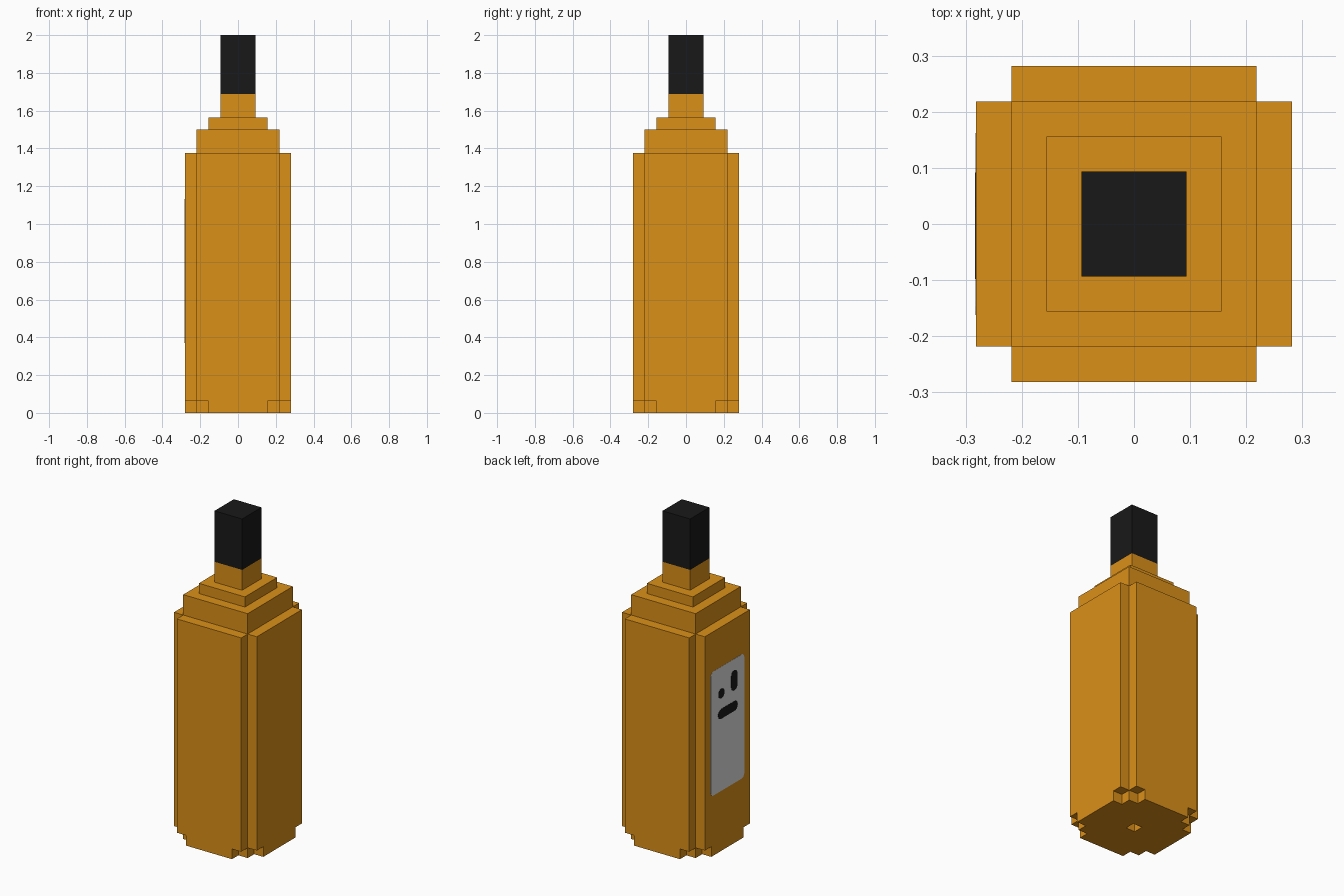
import bpy, bmesh, math
from mathutils import Matrix

cube = bpy.data.objects.get("Cube")
if cube:
    bpy.data.objects.remove(cube, do_unlink=True)

U = 0.0625  # one block


def material(name, rgb):
    m = bpy.data.materials.new(name)
    m.use_nodes = True
    m.diffuse_color = (*rgb, 1)
    bsdf = next(n for n in m.node_tree.nodes if n.type == 'BSDF_PRINCIPLED')
    bsdf.inputs["Base Color"].default_value = (*rgb, 1)
    return m


AMBER = material("amber glass", (0.708, 0.28, 0.0095))
BLACK = material("black", (0.0095, 0.0095, 0.0095))
GREY = material("light grey paper", (0.73, 0.73, 0.73))


def finish(name, bm, mat):
    bmesh.ops.recalc_face_normals(bm, faces=bm.faces)
    mesh = bpy.data.meshes.new(name)
    bm.to_mesh(mesh)
    bm.free()
    obj = bpy.data.objects.new(name, mesh)
    bpy.context.collection.objects.link(obj)
    if mat:
        mesh.materials.append(mat)
    return obj


def prism(name, outline, z0, z1, mat, matrix=Matrix()):
    """Extrude a flat outline from z0 to z1, then place it."""
    bm = bmesh.new()
    face = bm.faces.new([bm.verts.new((x, y, z0)) for x, y in outline])
    top = bmesh.ops.extrude_face_region(bm, geom=[face])["geom"]
    verts = [v for v in top if isinstance(v, bmesh.types.BMVert)]
    bmesh.ops.translate(bm, verts=verts, vec=(0, 0, z1 - z0))
    bm.transform(matrix)
    return finish(name, bm, mat)


def square(h):
    return [(h, h), (-h, h), (-h, -h), (h, -h)]


def add_box(bm, lo, hi):
    size = [b - a for a, b in zip(lo, hi)]
    mid = [(a + b) / 2 for a, b in zip(lo, hi)]
    bmesh.ops.create_cube(bm, size=1, matrix=Matrix.Translation(mid) @ Matrix.Diagonal((*size, 1)))


# Body: square with its corners notched in by one block
outer, inner, foot = 4.5 * U, 3.5 * U, 2.5 * U
outline = []
for k in range(4):
    c, s = round(math.cos(k * math.pi / 2)), round(math.sin(k * math.pi / 2))
    for x, y in ((outer, inner), (inner, inner), (inner, outer)):
        outline.append((x * c - y * s, x * s + y * c))
body = prism("bottle_body", outline, 0, 22 * U, AMBER)

# Cutter: small bites along the bottom edge and a hole under the centre
bm = bmesh.new()
for sx in (-1, 1):
    for sy in (-1, 1):
        for near, far in (((foot, inner), (inner + U / 2, outer + U)),
                          ((inner, foot), (outer + U, inner + U / 2))):
            xs = sorted((sx * near[0], sx * far[0]))
            ys = sorted((sy * near[1], sy * far[1]))
            add_box(bm, (xs[0], ys[0], -U), (xs[1], ys[1], U))
add_box(bm, (-U / 2, -U / 2, -U), (U / 2, U / 2, U))
cutter = finish("base_cutter", bm, None)
cutter.hide_render = True

cut = body.modifiers.new("base cuts", 'BOOLEAN')
cut.operation = 'DIFFERENCE'
cut.solver = 'EXACT'
cut.use_self = True
cut.object = cutter
bpy.context.view_layer.objects.active = body
bpy.ops.object.modifier_apply(modifier=cut.name)
bpy.data.objects.remove(cutter, do_unlink=True)

# Stepped shoulders, neck and cap
for name, half, z0, z1, mat in (("lower_shoulder", 3.5, 22, 24, AMBER),
                                ("upper_shoulder", 2.5, 24, 25, AMBER),
                                ("neck", 1.5, 25, 27, AMBER),
                                ("cap", 1.5, 27, 32, BLACK)):
    prism(name, square(half * U), z0 * U, z1 * U, mat)


def side_plate(name, y, z, w, h, r, thick, mat):
    """Thin rounded plate on the -x face."""
    pts = []
    for k, (sy, sz) in enumerate(((1, 1), (-1, 1), (-1, -1), (1, -1))):
        for i in range(5):
            a = (k + i / 4) * math.pi / 2
            pts.append((sy * (w / 2 - r) + r * math.cos(a), sz * (h / 2 - r) + r * math.sin(a)))
    turn = Matrix.Rotation(math.pi / 2, 4, 'Z') @ Matrix.Rotation(-math.pi / 2, 4, 'X')
    return prism(name, pts, 0, thick, mat, Matrix.Translation((-outer, y, z)) @ turn)


# Paper label with a dot and two dashes
side_plate("label", 0, 12 * U, 5.2 * U, 12.2 * U, 0.025, 0.001, GREY)
side_plate("label_dot", 0.06, 0.967, 0.06, 0.06, 0.0299, 0.002, BLACK)
side_plate("label_upright_dash", -0.065, 1.0, 0.06, 0.125, 0.0295, 0.002, BLACK)
side_plate("label_flat_dash", -0.003, 0.842, 0.19, 0.06, 0.0295, 0.002, BLACK)
